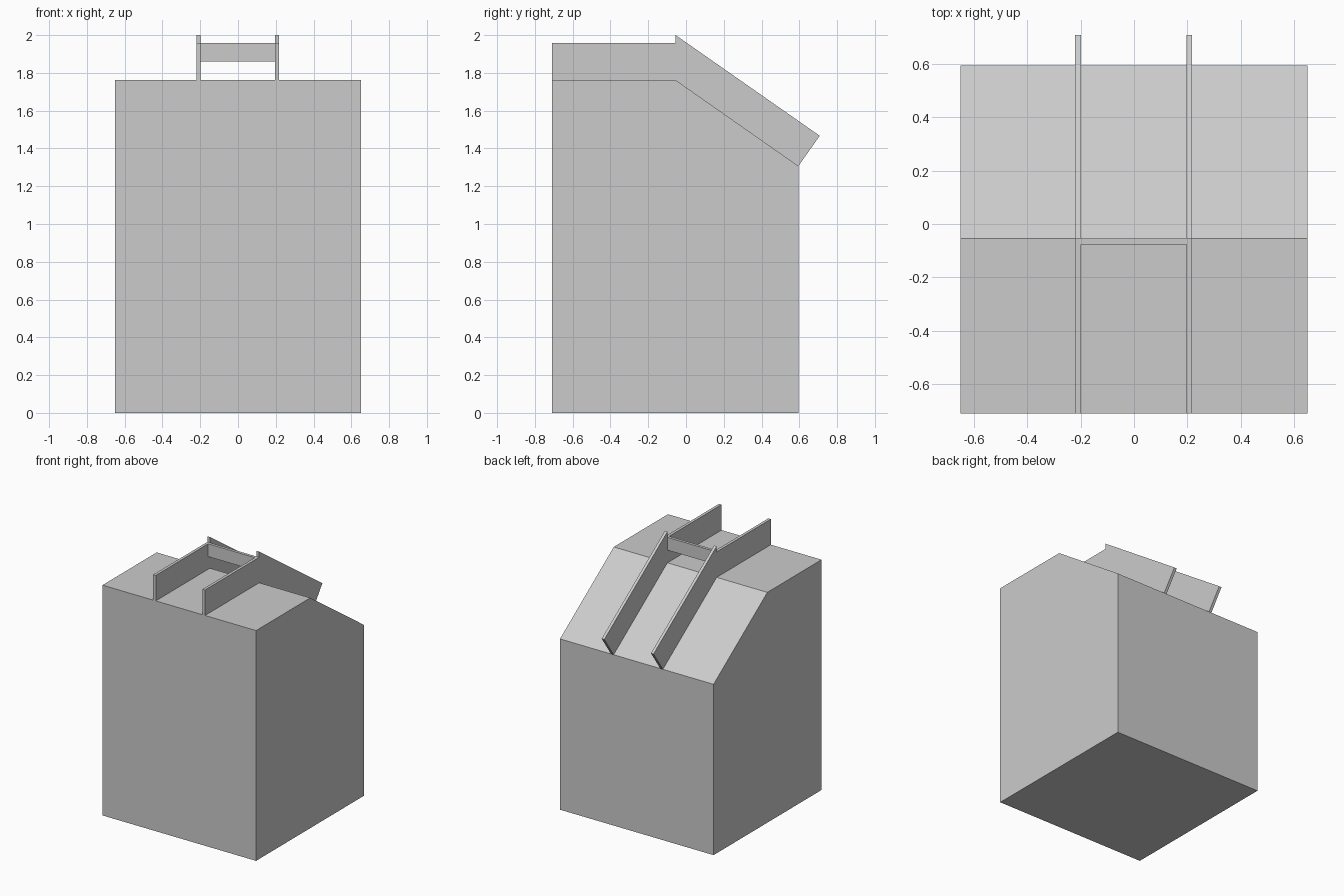
import bpy
import bmesh

cube = bpy.data.objects.get("Cube")
if cube:
    bpy.data.objects.remove(cube, do_unlink=True)

GREY = (0.6, 0.6, 0.6, 1.0)
grey = bpy.data.materials.new("plain grey")
grey.use_nodes = True
grey.diffuse_color = GREY
grey.node_tree.nodes["Principled BSDF"].inputs["Base Color"].default_value = GREY


def extrude_profile(name, profile, x0, x1):
    """Solid made from a side profile of (y, z) points, running from x0 to x1."""
    bm = bmesh.new()
    face = bm.faces.new([bm.verts.new((x0, y, z)) for y, z in profile])
    grown = bmesh.ops.extrude_face_region(bm, geom=[face])["geom"]
    verts = [v for v in grown if isinstance(v, bmesh.types.BMVert)]
    bmesh.ops.translate(bm, verts=verts, vec=(x1 - x0, 0, 0))
    bmesh.ops.recalc_face_normals(bm, faces=bm.faces)
    mesh = bpy.data.meshes.new(name)
    bm.to_mesh(mesh)
    bm.free()
    mesh.materials.append(grey)
    obj = bpy.data.objects.new(name, mesh)
    bpy.context.collection.objects.link(obj)
    return obj


# Key lines shared by the parts
FRONT, RIDGE, BACK = -0.71, -0.055, 0.595
TOP, EAVE, RAIL_TOP = 1.762, 1.307, 1.957

# Block with a flat top at the front and a slope at the back
extrude_profile("body", [(FRONT, 0), (BACK, 0), (BACK, EAVE),
                         (RIDGE, TOP), (FRONT, TOP)], -0.65, 0.65)

# Rails: level along the flat top, then square to the slope
for side, x0, x1 in (("right", -0.221, -0.199), ("left", 0.196, 0.218)):
    extrude_profile(side + "_level_rail", [(FRONT, TOP), (RIDGE, TOP),
                    (RIDGE, RAIL_TOP), (FRONT, RAIL_TOP)], x0, x1)
    extrude_profile(side + "_sloped_rail", [(RIDGE, TOP), (BACK, EAVE),
                    (0.708, 1.467), (RIDGE, 2.0)], x0, x1)

# Bar joining the rails at the ridge
extrude_profile("crossbar", [(RIDGE - 0.022, 1.859), (RIDGE, 1.859),
                (RIDGE, RAIL_TOP), (RIDGE - 0.022, RAIL_TOP)], -0.199, 0.196)
